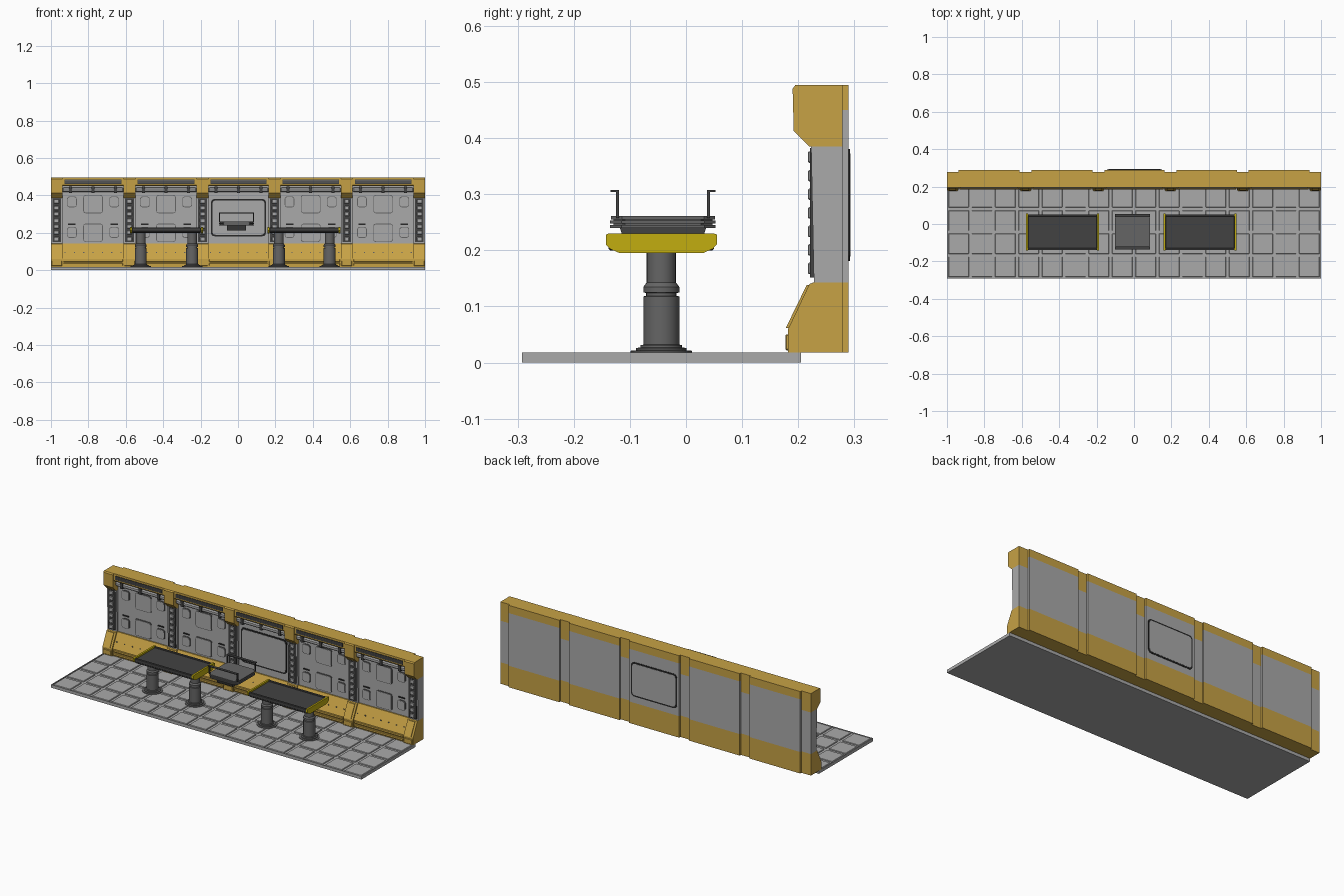
import bpy, bmesh, math
from mathutils import Matrix

cube = bpy.data.objects.get("Cube")
if cube:
    bpy.data.objects.remove(cube, do_unlink=True)


def material(name, r, g, b):
    m = bpy.data.materials.new(name)
    m.use_nodes = True
    m.diffuse_color = (r, g, b, 1)
    m.node_tree.nodes["Principled BSDF"].inputs["Base Color"].default_value = (r, g, b, 1)
    return m


YELLOW = material("ochre yellow", 0.57, 0.36, 0.06)
BRIGHT = material("bright yellow", 0.54, 0.42, 0.005)
GREY = material("light grey", 0.4, 0.4, 0.4)
METAL = material("leg grey", 0.13, 0.13, 0.13)
DARK = material("dark grey", 0.055, 0.055, 0.055)
BLACK = material("near black", 0.02, 0.02, 0.02)


def finish(name, bm, mat, smooth=False):
    bmesh.ops.recalc_face_normals(bm, faces=bm.faces)
    me = bpy.data.meshes.new(name)
    bm.to_mesh(me)
    bm.free()
    me.materials.append(mat)
    if smooth:
        me.shade_smooth()
        me.set_sharp_from_angle(angle=math.radians(35))
    ob = bpy.data.objects.new(name, me)
    bpy.context.collection.objects.link(ob)
    return ob


def boxes(name, mat, spans, bevel=0):
    """One object from several (x0, x1, y0, y1, z0, z1) blocks."""
    bm = bmesh.new()
    for x0, x1, y0, y1, z0, z1 in spans:
        mtx = Matrix.Translation(((x0 + x1) / 2, (y0 + y1) / 2, (z0 + z1) / 2))
        mtx = mtx @ Matrix.Diagonal((x1 - x0, y1 - y0, z1 - z0, 1))
        bmesh.ops.create_cube(bm, size=1, matrix=mtx)
    if bevel:
        bmesh.ops.bevel(bm, geom=bm.edges[:], offset=bevel, segments=1, affect='EDGES')
    return finish(name, bm, mat)


def sweep(name, mat, points, shift):
    """Extrude a closed outline of 3D points by a vector."""
    bm = bmesh.new()
    face = bm.faces.new([bm.verts.new(p) for p in points])
    new = bmesh.ops.extrude_face_region(bm, geom=[face])["geom"]
    bmesh.ops.translate(bm, vec=shift, verts=[v for v in new if isinstance(v, bmesh.types.BMVert)])
    return finish(name, bm, mat)


def prism(name, mat, profile, x0, x1):
    return sweep(name, mat, [(x0, y, z) for y, z in profile], (x1 - x0, 0, 0))


def rounded(name, mat, cx, cz, w, h, r, y0, y1):
    """Rounded rectangular plate facing along y."""
    pts = []
    for k, (sx, sz) in enumerate(((1, 1), (-1, 1), (-1, -1), (1, -1))):
        for i in range(4):
            a = math.pi / 2 * (k + i / 3)
            pts.append((cx + sx * (w / 2 - r) + r * math.cos(a), y0,
                        cz + sz * (h / 2 - r) + r * math.sin(a)))
    return sweep(name, mat, pts, (0, y1 - y0, 0))


def lathe(name, mat, profile, x, y, sides=24):
    bm = bmesh.new()
    rings = [[bm.verts.new((x + r * math.cos(2 * math.pi * i / sides),
                            y + r * math.sin(2 * math.pi * i / sides), z))
              for i in range(sides)] for r, z in profile]
    for a, b in zip(rings, rings[1:]):
        for i in range(sides):
            j = (i + 1) % sides
            bm.faces.new((a[i], a[j], b[j], b[i]))
    bm.faces.new(rings[0])
    bm.faces.new(rings[-1])
    return finish(name, bm, mat, True)


# Floor slab with raised square tiles
boxes("floor_slab", GREY, [(-1, 1, -0.292, 0.205, 0, 0.013)])
COLS, ROWS = 16, 4
tw, td = 2 / COLS, 0.497 / ROWS
boxes("floor_tiles", GREY,
      [(-1 + i * tw + 0.008, -1 + (i + 1) * tw - 0.008,
        -0.292 + j * td + 0.008, -0.292 + (j + 1) * td - 0.008, 0.01, 0.018)
       for i in range(COLS) for j in range(ROWS)], 0.002)
boxes("floor_rim", GREY, [(-1, 1, -0.292, -0.288, 0, 0.018), (-1, 1, 0.201, 0.205, 0, 0.018),
                          (-1, -0.996, -0.292, 0.205, 0, 0.018), (0.996, 1, -0.292, 0.205, 0, 0.018)])

# Wall pillars with flared foot, slotted column and overhanging bracket
PILLARS = [-0.97, -0.58, -0.19, 0.195, 0.582, 0.97]
HALF = 0.031
for n, c in enumerate(PILLARS):
    x0, x1 = max(-1, c - HALF), min(1, c + HALF)
    prism("pillar_foot_%d" % n, YELLOW,
          [(0.279, 0.018), (0.182, 0.018), (0.182, 0.06), (0.22, 0.14), (0.227, 0.143), (0.279, 0.143)], x0, x1)
    boxes("pillar_kick_%d" % n, YELLOW, [(x0 + 0.003, x1 - 0.003, 0.177, 0.19, 0.022, 0.05)], 0.002)
    prism("pillar_foot_plate_%d" % n, YELLOW,
          [(0.2, 0.062), (0.178, 0.062), (0.215, 0.138), (0.23, 0.138)], x0 + 0.012, x1 - 0.012)
    prism("pillar_column_%d" % n, GREY,
          [(0.279, 0.143), (0.228, 0.143), (0.223, 0.385), (0.279, 0.385)], x0, x1)
    prism("pillar_bracket_%d" % n, YELLOW,
          [(0.279, 0.385), (0.22, 0.385), (0.192, 0.413), (0.19, 0.488), (0.195, 0.495), (0.279, 0.495)], x0, x1)
    boxes("pillar_slots_%d" % n, DARK, [(c - 0.023, c + 0.023, 0.221, 0.23, 0.152, 0.382)])
    boxes("pillar_teeth_%d" % n, GREY,
          [(c - 0.012, c + 0.012, 0.217, 0.224, z, z + 0.02)
           for z in [0.158 + 0.033 * k for k in range(7)]], 0.002)

# Wall panels between the pillars
for n, (a, b) in enumerate(zip(PILLARS, PILLARS[1:])):
    x0, x1 = a + HALF, b - HALF
    c = (x0 + x1) / 2
    prism("panel_skirt_%d" % n, YELLOW,
          [(0.29, 0.018), (0.19, 0.018), (0.19, 0.06), (0.23, 0.143), (0.29, 0.143)], x0, x1)
    boxes("skirt_kick_%d" % n, YELLOW, [(x0 + 0.005, x1 - 0.005, 0.184, 0.195, 0.024, 0.038),
                                        (x0 + 0.005, x1 - 0.005, 0.184, 0.195, 0.044, 0.058)], 0.002)
    boxes("skirt_bolts_%d" % n, METAL,
          [(c + k * 0.05 - 0.003, c + k * 0.05 + 0.003, 0.204, 0.212, 0.092, 0.097) for k in range(-3, 4)])
    prism("panel_sheet_%d" % n, GREY,
          [(0.29, 0.143), (0.237, 0.143), (0.237, 0.45), (0.29, 0.45)], x0, x1)
    prism("panel_header_%d" % n, YELLOW,
          [(0.29, 0.45), (0.2, 0.45), (0.196, 0.455), (0.196, 0.495), (0.29, 0.495)], x0, x1)
    boxes("header_grille_%d" % n, DARK, [(x0 + 0.012, x1 - 0.012, 0.193, 0.2, 0.462, 0.484)])
    boxes("grille_bars_%d" % n, METAL,
          [(x0 + 0.015, x1 - 0.015, 0.191, 0.194, z, z + 0.003) for z in (0.466, 0.472, 0.478)])
    # Service pipe under the header, held by clips
    boxes("pipe_%d" % n, GREY, [(x0, x1, 0.208, 0.228, 0.417, 0.441)], 0.006)
    boxes("pipe_clips_%d" % n, DARK,
          [(c + k - 0.008, c + k + 0.008, 0.204, 0.237, 0.413, 0.448) for k in (-0.12, 0, 0.12)])
    if n == 2:
        # Framed window seen from both sides
        for side, y, out in (("front", 0.237, -1), ("back", 0.289, 1)):
            rounded("window_frame_" + side, BLACK, c, 0.281, 0.295, 0.2, 0.02, y, y + out * 0.003)
            rounded("window_pane_" + side, GREY, c, 0.281, 0.278, 0.183, 0.015, y, y + out * 0.004)
        continue
    # Rounded access covers
    for s in (-1, 0, 1):
        for row, z in enumerate((0.2, 0.353)):
            w, h = (0.105, 0.098) if s == 0 else (0.052, 0.058)
            zc = z if s == 0 else z + (0.002, 0.012)[row]
            rounded("cover_edge_%d" % n, METAL, c + s * 0.113, zc, w, h, 0.013, 0.238, 0.234)
            rounded("cover_%d" % n, GREY, c + s * 0.113, zc, w - 0.007, h - 0.007, 0.011, 0.238, 0.231)
    boxes("panel_latches_%d" % n, BLACK,
          [(c + s * 0.113 - 0.02, c + s * 0.113 + 0.02, 0.233, 0.238, 0.242, 0.249) for s in (-1, 1)])

# Two tables with bright end caps on turned legs
CAP = [(-0.143, 0.228), (-0.138, 0.23), (0.05, 0.23), (0.055, 0.228), (0.055, 0.211), (0.048, 0.203),
       (0.03, 0.195), (-0.118, 0.195), (-0.136, 0.203), (-0.143, 0.211)]
LEG = [(0.055, 0.018), (0.055, 0.021), (0.045, 0.022), (0.045, 0.026), (0.037, 0.027), (0.037, 0.031),
       (0.032, 0.032), (0.032, 0.118), (0.027, 0.119), (0.027, 0.124), (0.032, 0.125),
       (0.032, 0.135), (0.026, 0.143), (0.026, 0.205)]
for side, x0, x1, legs in (("right", -0.577, -0.188, (-0.52, -0.245)),
                           ("left", 0.158, 0.548, (0.218, 0.49))):
    boxes("table_top_" + side, DARK, [(x0 + 0.01, x1 - 0.01, -0.138, 0.05, 0.2, 0.222)], 0.003)
    boxes("table_rails_" + side, DARK,
          [(x0 + 0.01, x1 - 0.01, y, y + 0.012, 0.208, 0.227) for y in (-0.14, 0.04)], 0.002)
    for end, x in (("a", x0), ("b", x1 - 0.011)):
        prism("table_cap_%s_%s" % (side, end), BRIGHT, CAP, x, x + 0.011)
    for x in legs:
        lathe("table_leg_" + side, METAL, LEG, x, -0.044)

# Hovering tray between the tables, stacked from chamfered plates
TX, TY = -0.008, -0.041


def octagon(name, mat, half, cut, z0, z1):
    e = half - cut
    pts = [(half, -e), (half, e), (e, half), (-e, half), (-half, e), (-half, -e), (-e, -half), (e, -half)]
    return sweep(name, mat, [(TX + u, TY + v, z0) for u, v in pts], (0, 0, z1 - z0))


for z0, z1, half in ((0.24, 0.245, 0.094), (0.245, 0.248, 0.088), (0.248, 0.253, 0.094),
                     (0.253, 0.255, 0.088), (0.255, 0.261, 0.093)):
    octagon("tray_plate", METAL, half, 0.02, z0, z1)
prism("tray_keel", DARK, [(-0.118, 0.24), (-0.108, 0.212), (0.026, 0.212), (0.036, 0.24)], TX - 0.05, TX + 0.05)
for name, y, out in (("front", -0.122, -1), ("back", 0.04, 1)):
    lo, hi = sorted((y + out * 0.003, y + out * 0.013))
    boxes("tray_handle_" + name, DARK,
          [(TX - 0.093, TX - 0.087, y - 0.003, y + 0.003, 0.258, 0.308),
           (TX + 0.087, TX + 0.093, y - 0.003, y + 0.003, 0.258, 0.308),
           (TX - 0.093, TX + 0.093, y - 0.003, y + 0.003, 0.302, 0.308),
           (TX - 0.093, TX + 0.093, lo, hi, 0.304, 0.308)])
